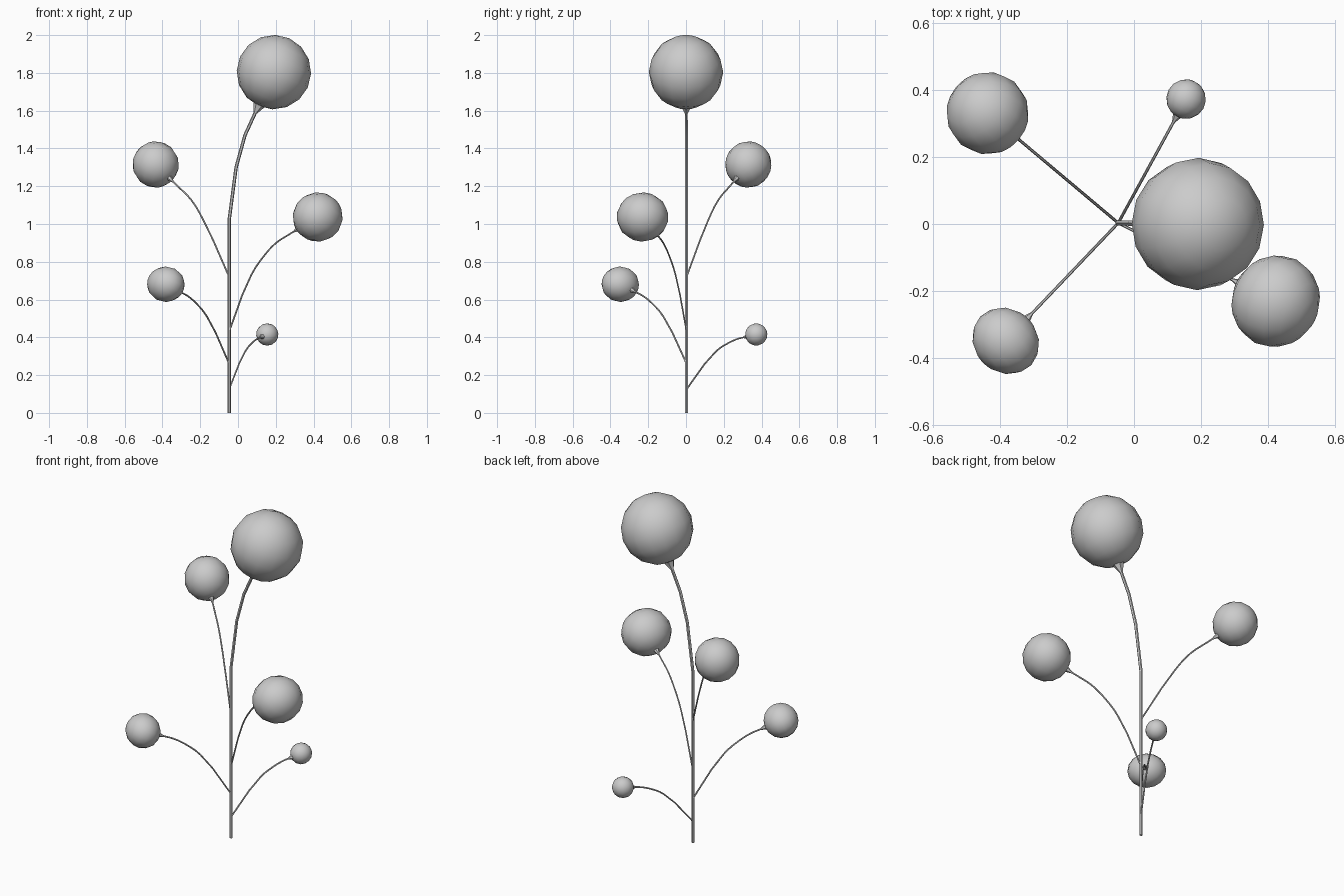
import bpy
from math import atan2
from mathutils import Vector

if "Cube" in bpy.data.objects:
    bpy.data.objects.remove(bpy.data.objects["Cube"])

BASE = Vector((-0.047, 0.003, 0))


def shoot(name, path, center, size, thick, flare, resolution):
    """Stalk bending in one vertical plane, flaring into a ball at its tip.
    path: (fraction of horizontal reach, height); size: along, side, up radii."""
    c = Vector(center)
    flat = Vector((c.x - BASE.x, c.y - BASE.y, 0))
    pts = [BASE + flat * t + Vector((0, 0, z)) for t, z in path]
    d = (c - pts[-1]).normalized()
    pts += [c - d * (size[0] + 0.15 * size[0] + 0.012), c - d * (size[0] - 0.012)]
    radii = [thick] * (len(pts) - 1) + [flare]

    # stalk tube
    cu = bpy.data.curves.new(name + "_stalk", 'CURVE')
    cu.dimensions = '3D'
    cu.bevel_depth = 1.0
    cu.bevel_resolution = 1
    cu.resolution_u = resolution
    cu.use_fill_caps = True
    sp = cu.splines.new('BEZIER')
    sp.bezier_points.add(len(pts) - 1)
    for i, (bp, p, r) in enumerate(zip(sp.bezier_points, pts, radii)):
        bp.co, bp.radius = p, r
        kind = 'VECTOR' if i in (0, len(pts) - 1) else 'AUTO'
        bp.handle_left_type = bp.handle_right_type = kind
    ob = bpy.data.objects.new(name + "_stalk", cu)
    bpy.context.collection.objects.link(ob)
    bpy.ops.object.select_all(action='DESELECT')
    bpy.context.view_layer.objects.active = ob
    ob.select_set(True)
    bpy.ops.object.convert(target='MESH')
    bpy.ops.object.shade_smooth_by_angle()

    # ball, pole turned along the stalk
    tilt = atan2(Vector((d.x, d.y)).length, d.z)
    bpy.ops.mesh.primitive_uv_sphere_add(
        segments=16, ring_count=8, radius=1, location=c,
        rotation=(0, tilt, atan2(flat.y, flat.x)))
    ball = bpy.context.object
    ball.name = name + "_ball"
    along, side, up = size
    ball.scale = (up, side, along)
    bpy.ops.object.shade_smooth()


# main stem with the large crown ball
shoot("main", [(0, 0), (0, 1.02), (0.156, 1.3), (0.354, 1.47)],
      (0.19, 0, 1.804), (0.197, 0.197, 0.197), 0.009, 0.035, 1)

# side branches
shoot("upper_left", [(0, 0.72), (0.35, 1.02), (0.52, 1.13), (0.70, 1.2)],
      (-0.436, 0.33, 1.315), (0.123, 0.123, 0.123), 0.0045, 0.018, 3)
shoot("right", [(0, 0.43), (0.25, 0.73), (0.40, 0.835), (0.53, 0.9), (0.66, 0.94)],
      (0.422, -0.23, 1.037), (0.131, 0.139, 0.131), 0.0045, 0.018, 3)
shoot("lower_left", [(0, 0.26), (0.35, 0.51), (0.52, 0.58), (0.66, 0.62)],
      (-0.382, -0.348, 0.681), (0.094, 0.105, 0.094), 0.0045, 0.018, 3)
shoot("small_back", [(0, 0.125), (0.42, 0.325), (0.60, 0.37), (0.76, 0.395)],
      (0.155, 0.372, 0.415), (0.059, 0.059, 0.059), 0.0045, 0.018, 3)
